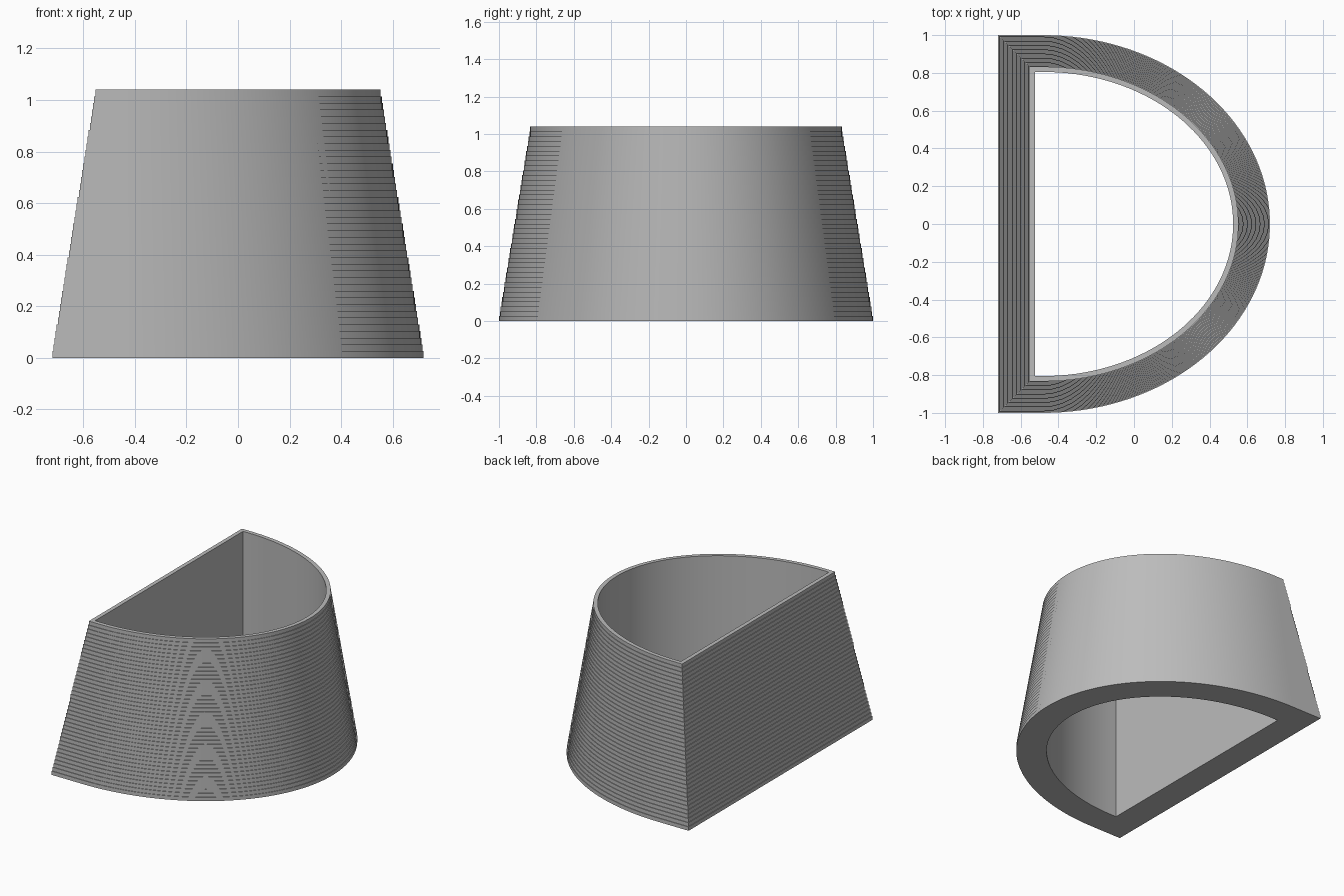
import bpy, bmesh, math

if "Cube" in bpy.data.objects:
    bpy.data.objects.remove(bpy.data.objects["Cube"])

LAYERS = 40
HEIGHT = 1.04
SEGMENTS = 72
CENTRE_X = -0.48          # where the rounded side meets the straight walls

grey = bpy.data.materials.new("plain grey")
grey.diffuse_color = (0.5, 0.5, 0.5, 1)
grey.use_nodes = True
grey.node_tree.nodes["Principled BSDF"].inputs["Base Color"].default_value = grey.diffuse_color


def d_outline(inset):
    """D-shaped outline: flat left wall, half-ellipse on the right."""
    a, b, left = 1.20 - inset, 1.0 - inset, -0.72 + inset
    pts = [(left, -b)]
    for i in range(SEGMENTS + 1):
        t = -math.pi / 2 + math.pi * i / SEGMENTS
        pts.append((CENTRE_X + a * math.cos(t), b * math.sin(t)))
    pts.append((left, b))
    return pts


# Closed wall section as (inset, height): stepped outside, straight inside
section = []
for i in range(LAYERS):
    inset = 0.167 * i / (LAYERS - 1)
    section += [(inset, HEIGHT * i / LAYERS), (inset, HEIGHT * (i + 1) / LAYERS)]
section += [(0.195, HEIGHT), (0.195, 0)]

# Sweep the section around the outline
bm = bmesh.new()
rings = [[bm.verts.new((x, y, z)) for x, y in d_outline(inset)]
         for inset, z in section]
for k, ring in enumerate(rings):
    above = rings[(k + 1) % len(rings)]
    for j in range(len(ring)):
        n = (j + 1) % len(ring)
        bm.faces.new((ring[j], ring[n], above[n], above[j]))
bmesh.ops.recalc_face_normals(bm, faces=bm.faces)

mesh = bpy.data.meshes.new("stepped_d_ring")
bm.to_mesh(mesh)
bm.free()
mesh.materials.append(grey)
ring_obj = bpy.data.objects.new("stepped_d_ring", mesh)
bpy.context.collection.objects.link(ring_obj)

# Smooth round the curve, sharp at steps and corners
bpy.context.view_layer.objects.active = ring_obj
ring_obj.select_set(True)
bpy.ops.object.shade_smooth_by_angle(angle=math.radians(30))
